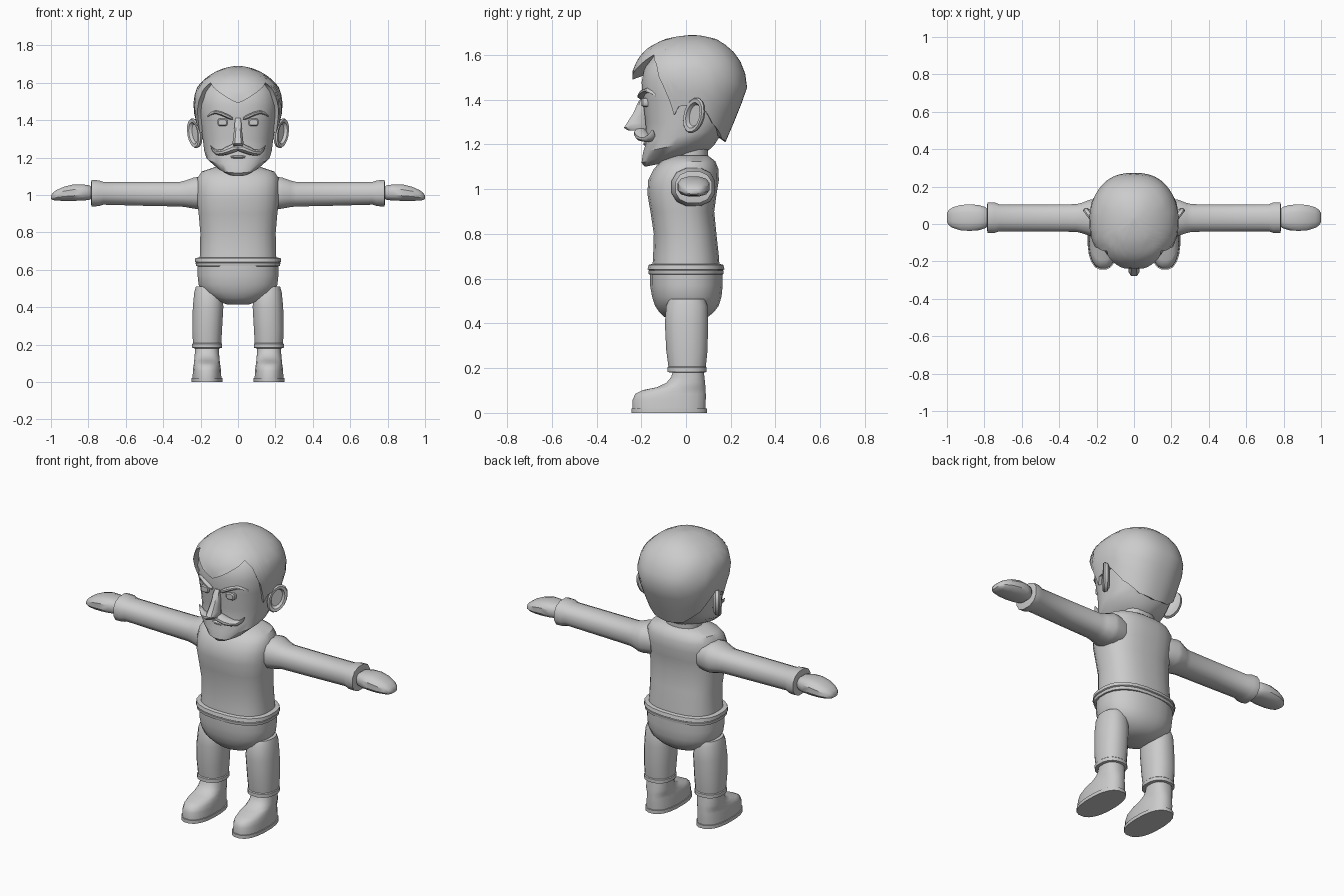
import bpy, bmesh, math
from mathutils import Vector

grey = bpy.data.materials.new("clay_grey")
grey.diffuse_color = (0.6, 0.6, 0.6, 1)


def make(name, verts, faces):
    bm = bmesh.new()
    vs = [bm.verts.new(v) for v in verts]
    for f in faces:
        bm.faces.new([vs[i] for i in f])
    bmesh.ops.recalc_face_normals(bm, faces=bm.faces)
    me = bpy.data.meshes.new(name)
    bm.to_mesh(me)
    bm.free()
    me.materials.append(grey)
    ob = bpy.data.objects.new(name, me)
    bpy.context.collection.objects.link(ob)


def loft(name, rings, caps=(True, True)):
    n = len(rings[0])
    verts = [v for r in rings for v in r]
    faces = [(k * n + i, k * n + (i + 1) % n, (k + 1) * n + (i + 1) % n, (k + 1) * n + i)
             for k in range(len(rings) - 1) for i in range(n)]
    if caps[0]:
        faces.append(tuple(range(n)))
    if caps[1]:
        faces.append(tuple(range(len(verts) - n, len(verts))))
    make(name, verts, faces)


def ring(c, u, v, n=16, p=2.0):
    """Superellipse around c, spanned by u and v."""
    def se(t):
        return math.copysign(abs(t) ** (2 / p), t)
    c, u, v = Vector(c), Vector(u), Vector(v)
    angles = [2 * math.pi * (i + 0.5) / n for i in range(n)]
    return [c + u * se(math.cos(a)) + v * se(math.sin(a)) for a in angles]


def level(z, hw, y0, y1, x=0, slope=0, n=20, p=2.3):
    """Horizontal ring; slope raises it towards the back."""
    r = (y1 - y0) / 2
    return ring((x, (y0 + y1) / 2, z + slope * r), (hw, 0, 0), (0, r, slope * r), n, p)


def upright(x, y, z, ry, rz, n=12, p=2.0):
    return ring((x, y, z), (0, ry, 0), (0, 0, rz), n, p)


def pair(name, rings):
    for side, s in (("left", 1), ("right", -1)):
        loft(side + "_" + name, [[(s * v[0], v[1], v[2]) for v in r] for r in rings])


# Body
loft("torso", [level(z, w, a, b, n=24, p=2.5) for z, w, a, b in (
    (0.64, .208, -.152, .152), (0.70, .204, -.148, .148), (0.80, .203, -.145, .137),
    (0.90, .212, -.16, .127), (0.98, .222, -.174, .138), (1.04, .222, -.17, .148),
    (1.09, .218, -.145, .146), (1.125, .195, -.115, .132), (1.15, .12, -.06, .10))])
loft("belt", [level(z, w, -d, d, n=24, p=2.5) for z, w, d in (
    (.618, .212, .155), (.62, .226, .168), (.636, .228, .170), (.638, .224, .166),
    (.642, .232, .173), (.662, .230, .168), (.667, .20, .146))])
loft("pelvis", [level(z, w, a, b, n=24) for z, w, a, b in (
    (.415, .06, -.05, .06), (.43, .11, -.10, .10), (.45, .15, -.12, .125),
    (.48, .19, -.14, .148), (.52, .212, -.153, .16), (.57, .218, -.162, .165),
    (.625, .218, -.162, .165))])
loft("neck", [level(z, .1, -.07, .1) for z in (1.1, 1.22)])

# Legs, trouser cuffs and shoes
pair("leg", [level(z, w, a, b, x, n=16) for z, w, a, b, x in (
    (.18, .07, -.07, .08, .165), (.183, .081, -.085, .094, .165),
    (.203, .081, -.085, .094, .165), (.207, .077, -.08, .09, .165),
    (.28, .081, -.09, .098, .165), (.40, .083, -.096, .1, .160),
    (.48, .077, -.09, .097, .158), (.51, .066, -.075, .085, .16))])
pair("shoe", [level(z, w, a, b, .166, n=20, p=2.4) for z, w, a, b in (
    (.015, .078, -.24, .088), (.06, .076, -.24, .09), (.085, .073, -.228, .09),
    (.102, .070, -.195, .089), (.115, .069, -.13, .088), (.135, .067, -.088, .086),
    (.16, .065, -.067, .083), (.19, .064, -.058, .08))])
pair("sole", [level(z, .083, -.246, .095, .166, n=20, p=2.4) for z in (0, .02)])

# Sleeves and hands
pair("sleeve", [upright(x, y, z, a, b, 12, 2.4) for x, y, z, a, b in (
    (.15, .03, 1.01, .09, .08), (.21, .033, 1.01, .10, .088), (.235, .033, 1.01, .10, .086),
    (.28, .032, 1.006, .083, .073), (.31, .032, 1.004, .076, .068),
    (.50, .032, 1.006, .074, .066), (.72, .033, 1.009, .074, .063),
    (.745, .034, 1.009, .084, .071), (.783, .034, 1.009, .084, .073),
    (.786, .034, 1.009, .066, .056))])
pair("hand", [upright(x, .034, z, a, b, 12, 2.7) for x, z, a, b in (
    (.78, 1.012, .045, .03), (.795, 1.012, .058, .04), (.83, 1.013, .069, .044),
    (.88, 1.012, .073, .045), (.93, 1.006, .069, .039), (.97, .998, .056, .029),
    (.99, .992, .042, .02), (1.0, .988, .025, .01))])

# Head with a sloping jaw
loft("head", [level(z, w, a, b, slope=s, n=24, p=2.4) for z, w, a, b, s in (
    (1.10, .06, -.185, .08, .2), (1.118, .115, -.2, .13, .25), (1.165, .17, -.193, .155, .22),
    (1.215, .182, -.178, .165, .15), (1.30, .190, -.182, .2, 0), (1.40, .207, -.195, .235, 0),
    (1.48, .217, -.2, .25, 0), (1.55, .205, -.185, .235, 0), (1.61, .165, -.135, .185, 0),
    (1.65, .09, -.07, .11, 0))])

# Hair: a cap that runs from the crown down to a varying hairline
SHAPE = ((1.20, .172, -.18, .172), (1.30, .205, -.20, .215), (1.40, .226, -.218, .255),
         (1.46, .240, -.236, .275), (1.52, .237, -.242, .264), (1.58, .217, -.218, .24),
         (1.63, .170, -.175, .20), (1.67, .10, -.10, .14), (1.685, .05, -.03, .08),
         (1.69, .004, .026, .034))
HAIRLINE = ((0, 1.49), (45, 1.60), (55, 1.56), (65, 1.45), (75, 1.33), (80, 1.37),
            (100, 1.38), (120, 1.295), (150, 1.225), (180, 1.21))


def lerp(table, x):
    for p, q in zip(table, table[1:]):
        if x <= q[0]:
            t = max(0, (x - p[0]) / (q[0] - p[0]))
            return [a + (b - a) * t for a, b in zip(p[1:], q[1:])]
    return table[-1][1:]


def hair_row(t, tuck=1.0, lift=0.0):
    row = []
    for deg in range(0, 360, 5):
        low = lerp(HAIRLINE, min(deg, 360 - deg))[0]
        z = low + (1.69 - low) * (1 - t * t)
        w, y0, y1 = lerp(SHAPE, z)
        s, c = math.sin(math.radians(deg)), math.cos(math.radians(deg))
        x = w * math.copysign(abs(s) ** .9, s)
        y = (y0 + y1) / 2 - (y1 - y0) / 2 * math.copysign(abs(c) ** .9, c)
        row.append((x * tuck, .03 + (y - .03) * tuck, z + lift))
    return row


loft("hair", [hair_row(k / 10) for k in range(11)] + [hair_row(1, .8, .02)], (True, False))

# Nose, lip and facial hair
loft("nose", [ring((0, y, z), (w, 0, 0), (0, d, 0), 8, 3) for w, y, z, d in (
    (.024, -.215, 1.262, .045), (.031, -.228, 1.275, .053), (.029, -.222, 1.295, .045),
    (.023, -.207, 1.34, .03), (.018, -.197, 1.39, .018), (.014, -.19, 1.41, .01))])
loft("lower_lip", [upright(x, -.178, 1.203, r, r * .7, 8) for x, r in (
    (-.04, .006), (-.02, .014), (.02, .014), (.04, .006))])
pair("moustache", [upright(x, y, z, a, b, 10) for x, y, z, a, b in (
    (0, -.198, 1.25, .026, .014), (.025, -.202, 1.25, .032, .024),
    (.06, -.194, 1.236, .032, .022), (.09, -.176, 1.226, .03, .016),
    (.115, -.163, 1.227, .024, .014), (.135, -.153, 1.242, .015, .011),
    (.147, -.15, 1.262, .004, .004))])
pair("eyebrow", [upright(x, y, z, a, b, 8) for x, y, z, a, b in (
    (.028, -.2, 1.408, .01, .006), (.045, -.2, 1.415, .018, .012),
    (.085, -.187, 1.433, .022, .012), (.12, -.167, 1.443, .022, .010),
    (.145, -.148, 1.434, .018, .008), (.162, -.13, 1.42, .008, .004))])
pair("eye", [ring((.083, y, 1.388), (w, 0, 0), (0, 0, h), 12, 4) for y, w, h in (
    (-.15, .027, .02), (-.192, .027, .02), (-.198, .021, .015))])

# Ears: flared oval dishes with a hollow inside the rim
out, back = Vector((.80, -.60, 0)), Vector((.60, .80, 0))
pair("ear", [ring(Vector((.232, .036, 1.33)) + out * d, back * r, Vector((0, 0, h)) + back * h * .2, 16)
             for d, r, h in ((-.025, .03, .05), (-.012, .052, .075), (.004, .056, .08),
                             (.012, .05, .074), (.010, .038, .058), (-.006, .03, .048))])

for ob in bpy.data.objects:
    ob.select_set(True)
    bpy.context.view_layer.objects.active = ob
bpy.ops.object.shade_smooth_by_angle(angle=math.radians(38))
